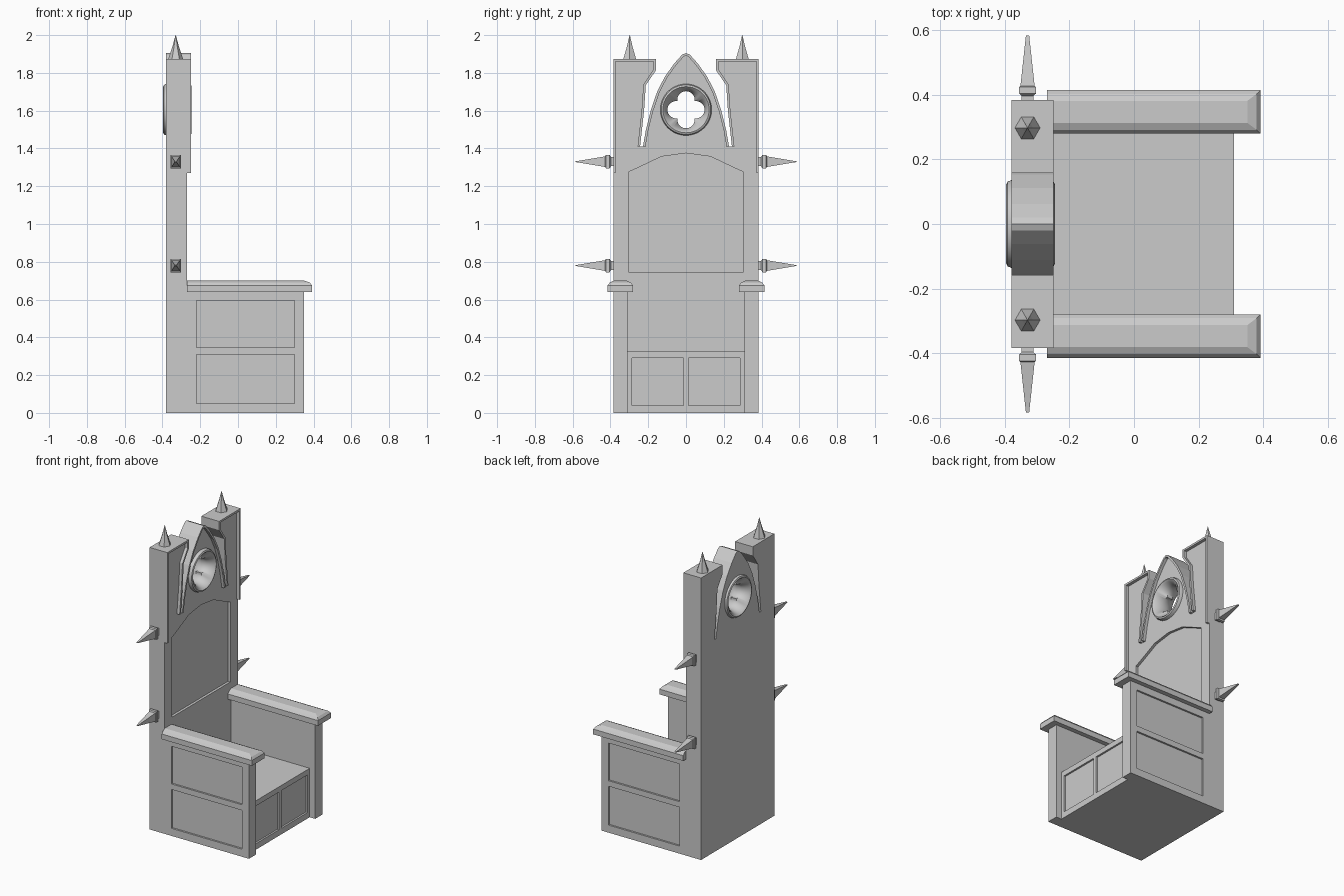
import bpy, bmesh, math
from mathutils import Vector

if "Cube" in bpy.data.objects:
    bpy.data.objects.remove(bpy.data.objects["Cube"])


def finish(name, bm):
    bmesh.ops.recalc_face_normals(bm, faces=bm.faces[:])
    me = bpy.data.meshes.new(name)
    bm.to_mesh(me)
    bm.free()
    ob = bpy.data.objects.new(name, me)
    bpy.context.collection.objects.link(ob)
    return ob


def loft(name, rings, closed=False):
    """Skin a list of equal-length point rings; cap the ends unless closed."""
    bm = bmesh.new()
    vs = [[bm.verts.new(p) for p in r] for r in rings]
    n = len(rings[0])
    pairs = list(zip(vs, vs[1:])) + ([(vs[-1], vs[0])] if closed else [])
    for a, b in pairs:
        for i in range(n):
            j = (i + 1) % n
            bm.faces.new((a[i], a[j], b[j], b[i]))
    if not closed:
        bm.faces.new(vs[0])
        bm.faces.new(vs[-1])
    return finish(name, bm)


def prism(name, yz, x0, x1):
    return loft(name, [[(x, y, z) for y, z in yz] for x in (x0, x1)])


def box(name, x0, x1, y0, y1, z0, z1):
    return prism(name, [(y0, z0), (y1, z0), (y1, z1), (y0, z1)], x0, x1)


def cut(ob, *cutters):
    for c in cutters:
        c.hide_render = True
        m = ob.modifiers.new("cut", 'BOOLEAN')
        m.operation, m.solver, m.object = 'DIFFERENCE', 'EXACT', c
        bpy.context.view_layer.objects.active = ob
        bpy.ops.object.modifier_apply(modifier=m.name)
        bpy.data.objects.remove(c)


def ribbon(name, path, w, x0, x1):
    """Strip of width w on the left side of an open yz path."""
    p = [Vector(q) for q in path]
    inner = []
    for i, q in enumerate(p):
        d = [(p[k + 1] - p[k]).normalized() for k in (i - 1, i) if 0 <= k < len(p) - 1]
        nrm = [Vector((-t.y, t.x)) for t in d]
        m = (nrm[0] + nrm[-1]).normalized()
        inner.append(q + m * (w / max(m.dot(nrm[0]), 0.4)))
    return prism(name, [tuple(q) for q in p + inner[::-1]], x0, x1)


# Back rest: two towers with a pointed arch between them
tower = [(.385, 1.27), (.385, 1.873), (.158, 1.873), (.158, 1.815),
         (.213, 1.735), (.222, 1.6), (.243, 1.41)]
arch = [(.228, 1.41), (.212, 1.5), (.187, 1.6), (.153, 1.7),
        (.112, 1.78), (.062, 1.85), (.02, 1.897), (0, 1.905)]
half = [(.385, 0)] + tower[1:] + arch
back = prism("back_rest", half + [(-y, z) for y, z in half[-2::-1]], -.38, -.27)
win = [(.118 * math.cos(a), 1.605 + .118 * math.sin(a))
       for a in [math.tau * i / 48 for i in range(48)]]
top = [(.305, 1.275), (.26, 1.295), (.13, 1.357), (0, 1.375)]
panel = [(.305, .745)] + top + [(-y, z) for y, z in top[-2::-1]] + [(-.305, .745)]
cut(back, prism("window_cutter", win, -.5, 0), prism("panel_cutter", panel, -.287, 0))

# Raised trim on the towers and arch
for s, side in ((1, "right"), (-1, "left")):
    ribbon("tower_trim_" + side, [(s * y, z) for y, z in tower], s * .013, -.272, -.25)
full = arch + [(-y, z) for y, z in arch[-2::-1]]
ribbon("arch_trim", full, .013, -.272, -.25)

# Round window ring with a four-lobed opening
rings = []
for i in range(96):
    a = math.tau * i / 96
    t = (a + math.pi / 4) % (math.pi / 2) - math.pi / 4
    d, r = .052, .046
    ri = d * math.cos(t) + math.sqrt(max(r * r - (d * math.sin(t)) ** 2, 0))
    ro = .136
    prof = [(ri, -.30), (ri, -.34), (.112, -.387), (.122, -.396), (.131, -.392), (ro, -.38),
            (ro, -.262), (.131, -.249), (.122, -.245), (.112, -.254)]
    rings.append([(x, q * math.cos(a), 1.605 + q * math.sin(a)) for q, x in prof])
ring = loft("window_ring", rings, closed=True)

# Seat block with two front panels
seat = box("seat", -.28, .31, -.312, .312, 0, .325)
cut(seat, *[box("seat_cutter", .298, .4, min(s * .012, s * .286), max(s * .012, s * .286), .04, .29)
            for s in (1, -1)])


def rect(x0, x1, y0, y1, z):
    return [(x0, y0, z), (x1, y0, z), (x1, y1, z), (x0, y1, z)]


caps = []
for s, side in ((1, "right"), (-1, "left")):
    # Arm side with two recessed panels
    ya, yb = sorted((s * .31, s * .385))
    arm = box("arm_side_" + side, -.28, .35, ya, yb, 0, .645)
    ca, cb = sorted((s * .373, s * .5))
    cut(arm, box("arm_cutter", -.22, .30, ca, cb, .05, .308),
        box("arm_cutter", -.22, .30, ca, cb, .345, .595))
    # Arm rest cap with a bevelled top
    ya, yb = sorted((s * .28, s * .415))
    loft("arm_rest_" + side, [rect(-.27, .392, ya, yb, .64), rect(-.27, .392, ya, yb, .675),
                              rect(-.27, .38, ya + .012, yb - .012, .69),
                              rect(-.27, .352, ya + .033, yb - .033, .70)])
    # Tower finial
    loft("top_spike_" + side,
         [[(-.33 + r * math.cos(k * math.pi / 3), s * .298 + r * math.sin(k * math.pi / 3), z)
           for k in range(6)] for r, z in ((.04, 1.87), (.017, 1.94), (.001, 2.0))])
    # Side spikes on flared blocks
    for z, lvl in ((.78, "lower"), (1.33, "upper")):
        sec = [(.38, .018, .024), (.397, .018, .024), (.405, .027, .036), (.424, .027, .036),
               (.428, .022, .028), (.585, .005, .002)]
        loft(f"{lvl}_spike_{side}",
             [[(-.33 + i * w, s * y, z + j * h) for i, j in ((-1, -1), (1, -1), (1, 1), (-1, 1))]
              for y, w, h in sec])

# Smooth shading on the round ring
bpy.ops.object.select_all(action='DESELECT')
ring.select_set(True)
bpy.context.view_layer.objects.active = ring
bpy.ops.object.shade_smooth_by_angle(angle=math.radians(40))
